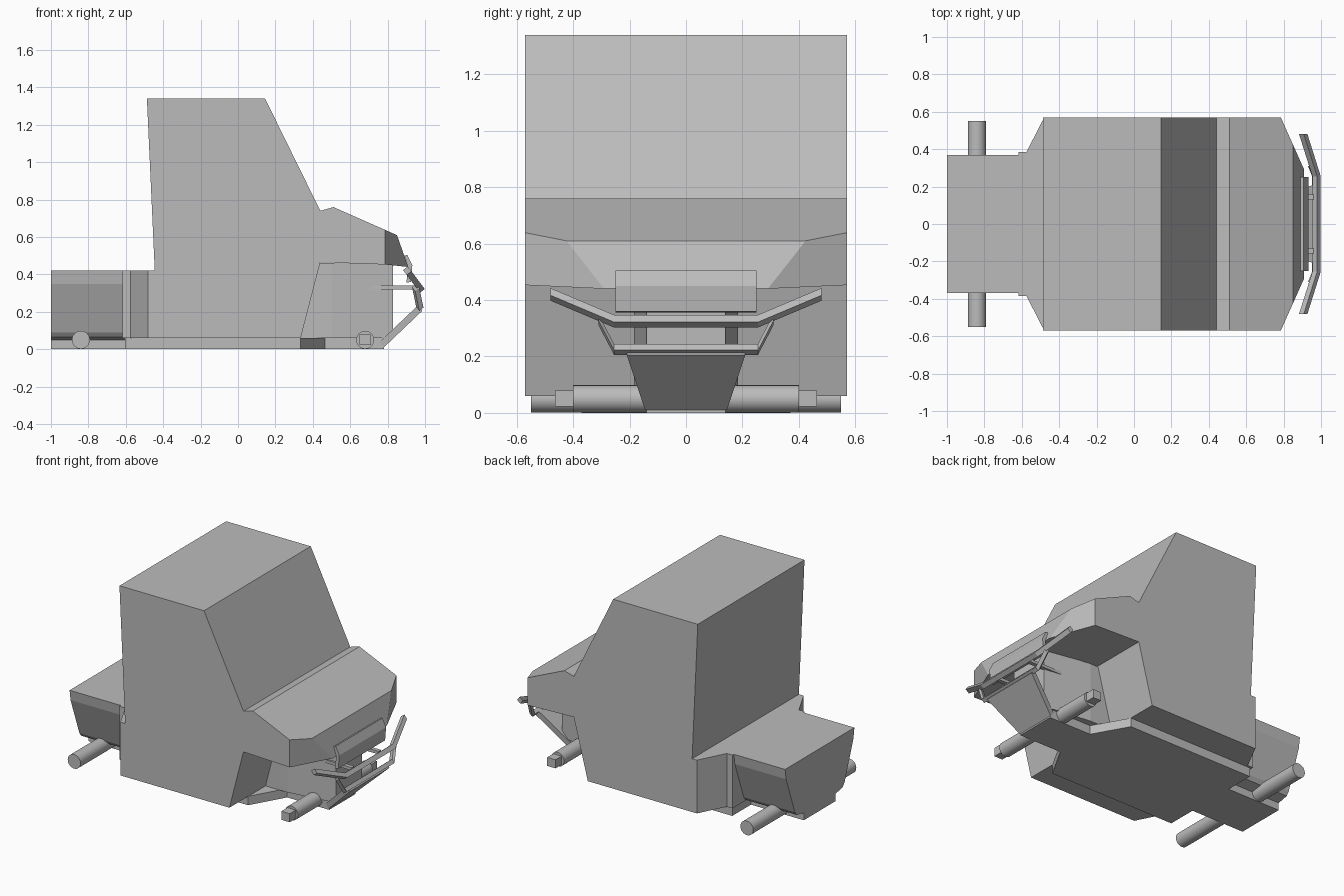
import bpy, bmesh, math
from mathutils import Vector

cube = bpy.data.objects.get("Cube")
if cube:
    bpy.data.objects.remove(cube, do_unlink=True)

grey = bpy.data.materials.new("plain grey")
grey.use_nodes = True
colour = (0.5, 0.5, 0.5, 1)
grey.diffuse_color = colour
grey.node_tree.nodes["Principled BSDF"].inputs["Base Color"].default_value = colour


def finish(name, bm):
    bmesh.ops.recalc_face_normals(bm, faces=bm.faces)
    mesh = bpy.data.meshes.new(name)
    bm.to_mesh(mesh)
    bm.free()
    mesh.materials.append(grey)
    obj = bpy.data.objects.new(name, mesh)
    bpy.context.collection.objects.link(obj)
    return obj


def loft(name, rings, cuts=()):
    """Skin matching rings of points, cap the ends, then slice off corners."""
    bm = bmesh.new()
    loops = [[bm.verts.new(p) for p in ring] for ring in rings]
    for a, b in zip(loops, loops[1:]):
        for i in range(len(a)):
            j = (i + 1) % len(a)
            bm.faces.new((a[i], a[j], b[j], b[i]))
    bm.faces.new(loops[0])
    bm.faces.new(loops[-1])
    for co, no in cuts:
        bmesh.ops.bisect_plane(bm, geom=bm.verts[:] + bm.edges[:] + bm.faces[:],
                               plane_co=co, plane_no=no, clear_outer=True)
        bmesh.ops.holes_fill(bm, edges=[e for e in bm.edges if e.is_boundary])
    return finish(name, bm)


def side_prism(name, profile, y0, y1, cuts=()):
    return loft(name, [[(x, y, z) for x, z in profile] for y in (y0, y1)], cuts)


def plan_prism(name, half, z0, z1):
    """Extrude a plan outline given by its +y half."""
    outline = half + [(x, -y) for x, y in reversed(half)]
    return loft(name, [[(x, y, z) for x, y in outline] for z in (z0, z1)])


def bar(name, half, t):
    """Square bar running through mirrored points, ends to centre."""
    path = [Vector(p) for p in half] + [Vector((x, -y, z)) for x, y, z in reversed(half)]
    out = Vector((0.8, 0, 0.6)) * t
    up = Vector((-0.6, 0, 0.8)) * t
    loft(name, [[p + out + up, p + out - up, p - out - up, p - out + up] for p in path])


def cylinder(name, x, z, radius, half_length):
    ring = [(x + radius * math.cos(a), z + radius * math.sin(a))
            for a in (i * math.tau / 32 for i in range(32))]
    obj = side_prism(name, ring, -half_length, half_length)
    bpy.ops.object.select_all(action="DESELECT")
    obj.select_set(True)
    bpy.context.view_layer.objects.active = obj
    bpy.ops.object.shade_smooth_by_angle(angle=math.radians(30))


# Cab and bonnet, with the nose corners cut back
cab = [(-.48, .06), (-.48, .42), (-.445, .42), (-.487, 1.34), (.145, 1.34),
       (.44, .74), (.51, .76), (.85, .61), (.91, .44), (.785, .453),
       (.44, .465), (.335, .06)]
corners = [((.785, s * .57, 0), (.28, s * .125, 0)) for s in (1, -1)]
side_prism("cab_body", cab, -.57, .57, corners)

# Flared shoulder joining cab and rear bed
plan_prism("rear_shoulder", [(-.617, .385), (-.575, .385), (-.48, .57)], .06, .42)

# Rear bed with sides tucked in underneath
half = [(.37, .42), (.36, .35), (.265, .09), (.245, .065), (.17, .05)]
section = half + [(-y, z) for y, z in reversed(half)]
loft("rear_bed", [[(x, y, z) for y, z in section] for x in (-1, -.6)])

# Floor pan and front chassis
plan_prism("floor_pan", [(-1, .17), (-.605, .17), (-.605, .37), (.335, .37),
                         (.465, .14), (.78, .14)], 0, .06)
plan_prism("front_chassis", [(.34, .185), (.5, .185), (.83, .14)], .06, .46)

# Axles with square front hubs
cylinder("rear_axle", -.84, .05, .048, .55)
cylinder("front_axle", .68, .05, .048, .40)
for side, s in (("left", 1), ("right", -1)):
    hub = [(.65, .022), (.712, .022), (.712, .08), (.65, .08)]
    side_prism("front_hub_" + side, hub, s * .39, s * .465)
    rod = [(.70, .32), (.96, .32), (.96, .34), (.70, .34)]
    side_prism("bumper_rod_" + side, rod, s * .13, s * .157)

# Grille panel, bumper bars and skid plate
side_prism("grille_panel", [(.89, .5), (.905, .505), (.932, .45), (.925, .36),
                            (.9, .355), (.91, .44)], -.25, .25)
bar("upper_bumper_bar", [(.905, .48, .42), (.976, .255, .325)], .016)
bar("lower_bumper_bar", [(.95, .31, .33), (.972, .255, .225)], .014)
loft("skid_plate", [[(x, y, z) for x, y, z in
                     ((a, -w, b), (a, w, b), (a - .022, w, b + .03), (a - .022, -w, b + .03))]
                    for a, b, w in ((.78, .01, .145), (.985, .205, .21))])
